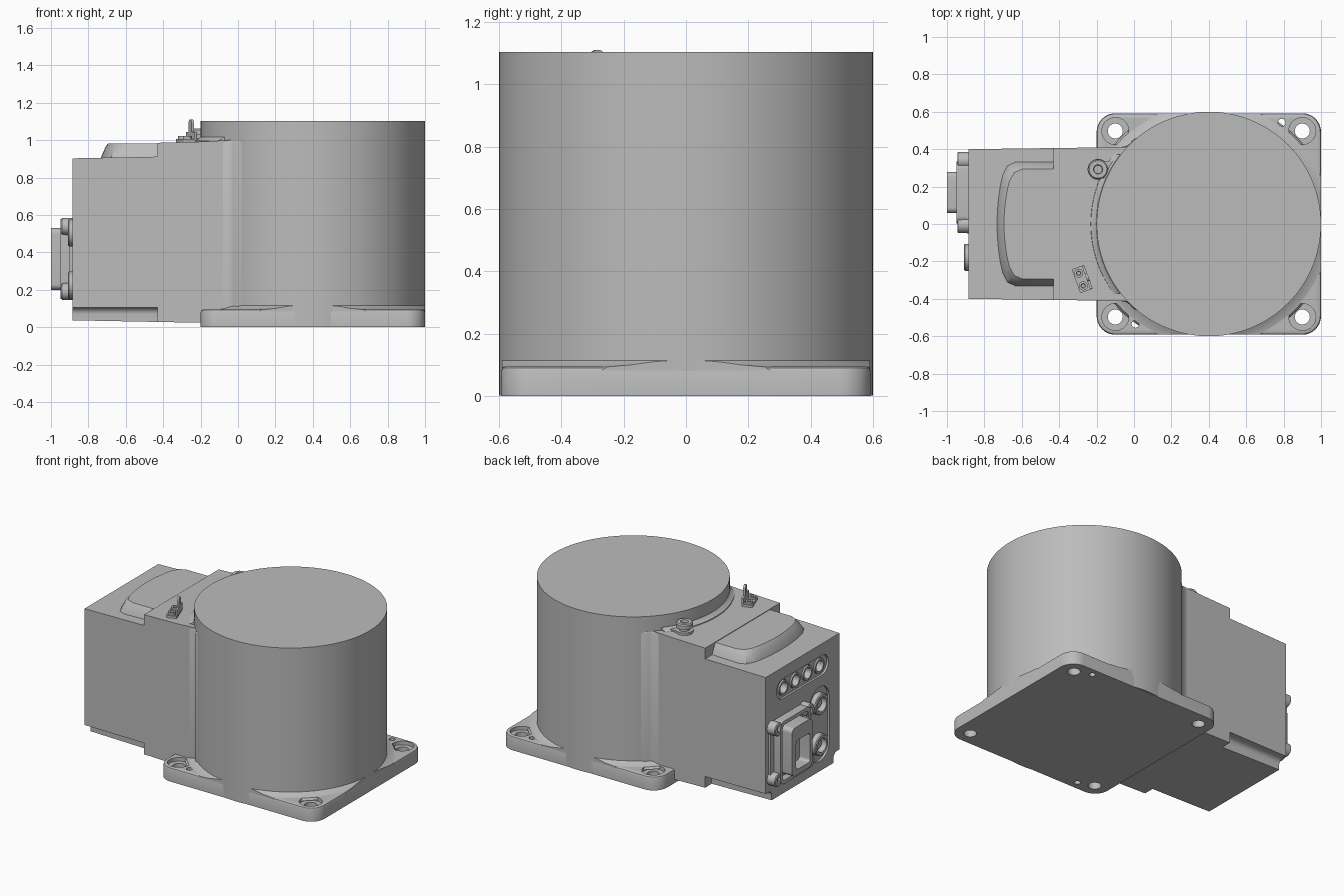
import bpy, bmesh
from math import sin, cos, pi, sqrt, radians
from mathutils import Matrix

old = bpy.data.objects.get("Cube")
if old:
    bpy.data.objects.remove(old, do_unlink=True)

grey = bpy.data.materials.new("light_grey_metal")
grey.use_nodes = True
grey.diffuse_color = (0.5, 0.5, 0.5, 1)
grey.node_tree.nodes["Principled BSDF"].inputs["Base Color"].default_value = (0.5, 0.5, 0.5, 1)


def circle(r, cx=0, cy=0, n=32):
    return [(cx + r * cos(2 * pi * i / n), cy + r * sin(2 * pi * i / n)) for i in range(n)]


def rrect(cx, cy, w, h, r, n=8):
    pts = []
    for q, (sx, sy) in enumerate([(1, 1), (-1, 1), (-1, -1), (1, -1)]):
        for i in range(n + 1):
            a = pi / 2 * (q + i / n)
            pts.append((cx + sx * (w / 2 - r) + r * cos(a), cy + sy * (h / 2 - r) + r * sin(a)))
    return pts


def solid(name, sections, axis="Z"):
    """Loft equal-length outlines [(height, outline), ...] along an axis and cap both ends."""
    place = {"Z": lambda a, b, h: (a, b, h), "X": lambda a, b, h: (h, a, b), "Y": lambda a, b, h: (a, h, b)}[axis]
    bm = bmesh.new()
    rings = [[bm.verts.new(place(a, b, h)) for a, b in outline] for h, outline in sections]
    n = len(rings[0])
    for lo, hi in zip(rings, rings[1:]):
        for i in range(n):
            j = (i + 1) % n
            bm.faces.new((lo[i], lo[j], hi[j], hi[i]))
    bm.faces.new(rings[0])
    bm.faces.new(rings[-1])
    bmesh.ops.recalc_face_normals(bm, faces=bm.faces)
    mesh = bpy.data.meshes.new(name)
    bm.to_mesh(mesh)
    bm.free()
    obj = bpy.data.objects.new(name, mesh)
    bpy.context.collection.objects.link(obj)
    mesh.materials.append(grey)
    return obj


def lathe(name, cx, cy, profile, axis="Z", n=32):
    return solid(name, [(h, circle(r, cx, cy, n)) for h, r in profile], axis)


def activate(obj):
    bpy.ops.object.select_all(action="DESELECT")
    obj.select_set(True)
    bpy.context.view_layer.objects.active = obj


def boolean(obj, tool, operation="DIFFERENCE"):
    tool.hide_render = True
    mod = obj.modifiers.new("cut", "BOOLEAN")
    mod.operation, mod.object, mod.solver = operation, tool, "EXACT"
    activate(obj)
    bpy.ops.object.modifier_apply(modifier=mod.name)
    bpy.data.objects.remove(tool, do_unlink=True)


# Base plate with counterbored corner bolts and two dowel holes
CX = 0.4
plate = solid("base_plate", [(0, rrect(CX, 0, 1.2, 1.184, 0.1)), (0.08, rrect(CX, 0, 1.2, 1.184, 0.1)),
                             (0.091, rrect(CX, 0, 1.192, 1.176, 0.096)), (0.095, rrect(CX, 0, 1.175, 1.16, 0.088))])
for sx in (-1, 1):
    for sy in (-1, 1):
        x, y = CX + 0.5 * sx, 0.497 * sy
        boolean(plate, lathe("bolt_hole", x, y, [(-0.1, 0.04), (0.07, 0.04), (0.07, 0.072), (0.2, 0.072)]))
for x, y in ((0.79, 0.542), (0.007, -0.535)):
    boolean(plate, lathe("dowel_hole", x, y, [(-0.1, 0.02), (0.2, 0.02)], n=20))

# Main drum and the sloped skirt at its foot, trimmed to the plate outline
lathe("main_drum", CX, 0, [(0.002, 0.6), (1.103, 0.6)], n=128)
skirt = lathe("drum_skirt", CX, 0, [(0.08, 0.66), (0.094, 0.65), (0.1, 0.625), (0.118, 0.595)], n=128)
trim = solid("skirt_trim", [(0, rrect(CX, 0, 1.198, 1.18, 0.1)), (0.3, rrect(CX, 0, 1.198, 1.18, 0.1))])
boolean(skirt, trim, "INTERSECT")

# Rear housing: side profile, slightly wider toward the drum
side = [(-0.885, 0.037), (-0.2, 0.024), (0.1, 0.02), (0.1, 1.0), (-0.05, 1.0),
        (-0.2, 0.992), (-0.43, 0.986), (-0.43, 0.912), (-0.885, 0.903)]
housing = solid("rear_housing", [(-0.4, side), (0.4, side)], "Y")
for v in housing.data.vertices:
    v.co.y *= 1 + (v.co.x + 0.885) * 0.033
for s in (-1, 1):
    boolean(housing, solid("lower_notch", [(-1, rrect(s * 0.44, 0.03, 0.21, 0.15, 0.035)),
                                           (-0.43, rrect(s * 0.44, 0.03, 0.21, 0.15, 0.035))], "X"))

# Recessed panels and ports in the connector face
FACE = -0.885
for y, z, w, h in ((0, 0.755, 0.56, 0.135), (-0.185, 0.36, 0.21, 0.51)):
    r = min(w, h) / 2 - 0.002
    boolean(housing, solid("panel_cut", [(-1, rrect(y, z, w, h, r)), (FACE + 0.015, rrect(y, z, w, h, r))], "X"))
for i in range(4):
    y = 0.195 - 0.13 * i
    boolean(housing, lathe("port_cut", y, 0.755, [(-1, 0.052), (FACE + 0.06, 0.052)], "X"))
    lathe("small_port", y, 0.755, [(FACE + 0.065, 0.05), (FACE + 0.005, 0.05), (FACE + 0.005, 0.037),
                                   (FACE + 0.05, 0.034)], "X")

# Two round sockets
for z in (0.505, 0.225):
    lathe("round_socket", -0.178, z, [(FACE + 0.03, 0.072), (-0.903, 0.072), (-0.909, 0.066), (-0.909, 0.048),
                                      (FACE + 0.02, 0.046)], "X", 40)
    lathe("socket_pin_block", -0.178, z, [(FACE + 0.03, 0.028), (FACE, 0.028)], "X", 24)

# Rectangular power connector: flange, shroud, corner lugs and hollow plug
PY, PZ = 0.168, 0.365
solid("connector_flange", [(FACE + 0.02, rrect(PY, PZ, 0.4, 0.42, 0.05)), (-0.9, rrect(PY, PZ, 0.4, 0.42, 0.05))], "X")
shroud_out, shroud_in = rrect(PY, PZ, 0.33, 0.43, 0.04), rrect(PY, PZ, 0.28, 0.38, 0.025)
solid("connector_shroud", [(-0.89, shroud_out), (-0.95, shroud_out), (-0.95, shroud_in), (-0.905, shroud_in)], "X")
plug_out, plug_in = rrect(PY, PZ, 0.22, 0.33, 0.03), rrect(PY - 0.01, PZ - 0.03, 0.15, 0.2, 0.02)
solid("connector_plug", [(-0.9, plug_out), (-1, plug_out), (-1, plug_in), (-0.92, plug_in)], "X")
for sy in (-1, 1):
    for sz in (-1, 1):
        lathe("connector_lug", PY + 0.172 * sy, PZ + 0.174 * sz,
              [(FACE + 0.01, 0.046), (-0.94, 0.044), (-0.945, 0.038), (-0.945, 0.02), (-0.92, 0.02)], "X", 24)


# Raised hump on the lower part of the lid, bowed at its back end
def hump_outline(back, half, corner):
    pts = [(-0.42, -half), (back + corner + 0.05, -half)]
    for i in range(13):
        t = -1 + i / 6
        y = t * (half - 0.02)
        pts.append((back + 0.04 * t * t + corner * 0.3 * abs(t) ** 12, y))
    return pts + [(back + corner + 0.05, half), (-0.42, half)]


solid("lid_hump", [(0.89, hump_outline(-0.736, 0.336, 0.05)), (0.915, hump_outline(-0.73, 0.33, 0.05)),
                   (0.965, hump_outline(-0.708, 0.306, 0.05)), (0.982, hump_outline(-0.695, 0.295, 0.05))])

# Fillets where the housing meets the drum
for s in (-1, 1):
    web = [(-0.08, 0.4), (-0.08, 0.4105), (-0.045, 0.416), (-0.022, 0.431), (-0.005, 0.452), (0.1, 0.5), (0.1, 0.4)]
    web = [(x, s * y) for x, y in web]
    solid("side_fillet", [(0.08, web), (0.985, web), (0.998, [(x, y * 0.985) for x, y in web])])


def arc_band(r, span=0.4, n=16):
    limit = math_half = span / r
    return [(CX - r * cos(-limit + 2 * math_half * i / n), r * sin(-limit + 2 * math_half * i / n)) for i in range(n + 1)]


inner = arc_band(0.58)[::-1]
solid("lid_fillet", [(0.98, arc_band(0.635) + inner), (0.997, arc_band(0.63) + inner),
                     (1.004, arc_band(0.615) + inner), (1.018, arc_band(0.602) + inner)])

# Ground screw on a small pad
SX, SY = -0.192, 0.292
lathe("screw_pad", SX, SY, [(0.97, 0.056), (1.008, 0.056)])
solid("screw_tab", [(0.97, rrect(SX + 0.05, SY, 0.11, 0.09, 0.02)), (1.005, rrect(SX + 0.05, SY, 0.11, 0.09, 0.02))])
lathe("screw_washer", SX, SY, [(1.0, 0.034), (1.028, 0.034), (1.028, 0.053), (1.042, 0.053)])
lathe("screw_head", SX, SY, [(1.04, 0.053), (1.055, 0.053), (1.062, 0.047), (1.062, 0.025), (1.045, 0.022)])

# Angled earth terminal: foot, two screws and an upright tongue
turn = Matrix.Translation((-0.278, -0.295, 0)) @ Matrix.Rotation(radians(20), 4, "Z")
parts = [solid("terminal_foot", [(0.98, rrect(0, 0, 0.068, 0.135, 0.006)), (1.006, rrect(0, 0, 0.068, 0.135, 0.006))]),
         solid("terminal_wall", [(1.0, rrect(0.03, 0, 0.014, 0.13, 0.004)), (1.045, rrect(0.03, 0, 0.014, 0.13, 0.004))]),
         solid("terminal_tongue", [(0.023, rrect(0, 1.06, 0.045, 0.1, 0.02)),
                                   (0.037, rrect(0, 1.06, 0.045, 0.1, 0.02))], "X")]
parts += [lathe("terminal_screw", -0.006, y, [(1.0, 0.024), (1.022, 0.024), (1.022, 0.012), (1.012, 0.01)], n=20)
          for y in (-0.036, 0.036)]
for part in parts:
    part.data.transform(turn)

# Smooth curved surfaces, keep edges crisp
for obj in bpy.context.collection.objects:
    if obj.type == "MESH" and grey.name in obj.data.materials:
        activate(obj)
        bpy.ops.object.shade_smooth_by_angle(angle=radians(30))
